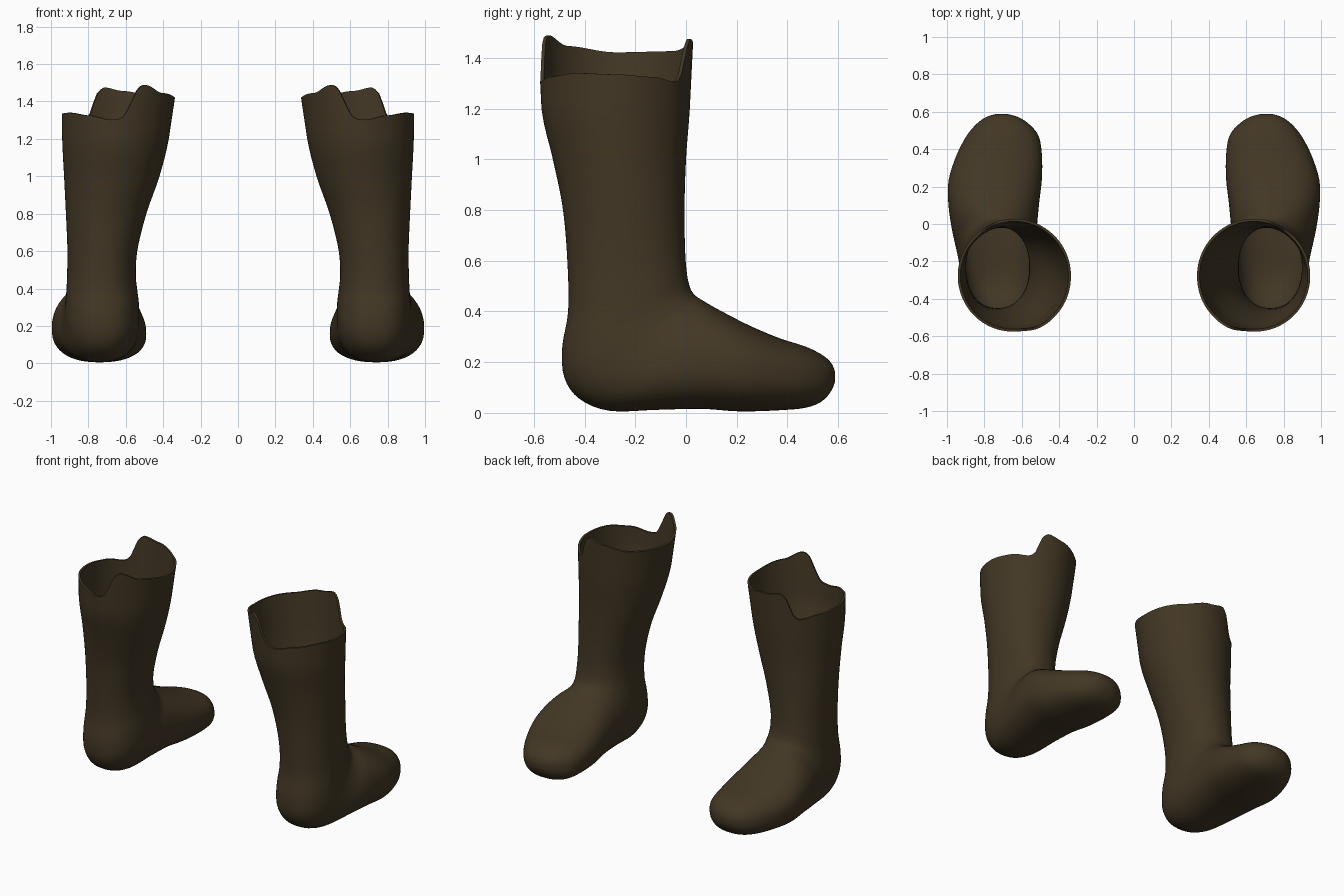
import bpy, bmesh, math
from mathutils import Vector

if "Cube" in bpy.data.objects:
    bpy.data.objects.remove(bpy.data.objects["Cube"])

SEG = 96
leather = bpy.data.materials.new("dark brown leather")
leather.diffuse_color = (0.055, 0.038, 0.018, 1)
leather.use_nodes = True
leather.node_tree.nodes["Principled BSDF"].inputs["Base Color"].default_value = leather.diffuse_color

# Sections: front/top point (y, z), back/bottom point (y, z), centre x, half width
SECTIONS = [
    (0.03, 1.50, -0.585, 1.50, 0.635, 0.31),
    (0.015, 1.20, -0.57, 1.20, 0.655, 0.285),
    (0.00, 1.00, -0.525, 1.00, 0.675, 0.255),
    (-0.006, 0.80, -0.485, 0.80, 0.705, 0.215),
    (-0.003, 0.63, -0.467, 0.58, 0.725, 0.187),
    (0.005, 0.54, -0.465, 0.40, 0.73, 0.184),
    (0.016, 0.495, -0.488, 0.26, 0.728, 0.190),
    (0.026, 0.475, -0.480, 0.14, 0.727, 0.197),
    (0.04, 0.460, -0.42, 0.055, 0.730, 0.202),
    (0.06, 0.447, -0.30, 0.008, 0.737, 0.210),
    (0.10, 0.423, -0.12, 0.012, 0.747, 0.228),
    (0.17, 0.385, 0.06, 0.016, 0.750, 0.243),
    (0.26, 0.340, 0.21, 0.006, 0.742, 0.249),
    (0.37, 0.294, 0.36, 0.010, 0.721, 0.229),
    (0.47, 0.262, 0.47, 0.020, 0.703, 0.193),
    (0.535, 0.230, 0.535, 0.045, 0.702, 0.140),
    (0.572, 0.198, 0.572, 0.085, 0.705, 0.085),
    (0.587, 0.165, 0.587, 0.120, 0.708, 0.035),
]

# Rim height around the opening: angle from the outer side, height
RIM = [(0, 1.335), (30, 1.325), (52, 1.305), (58, 1.315), (64, 1.39), (69, 1.455),
       (74, 1.475), (95, 1.455), (130, 1.425), (180, 1.42), (220, 1.445),
       (243, 1.488), (249, 1.48), (255, 1.41), (262, 1.325), (268, 1.305),
       (276, 1.302), (300, 1.325), (330, 1.34), (360, 1.335)]


def rim_height(deg):
    for (a, za), (b, zb) in zip(RIM, RIM[1:]):
        if a <= deg <= b:
            t = (deg - a) / (b - a)
            return za + (zb - za) * t * t * (3 - 2 * t)


def spline(p0, p1, p2, p3, t):
    return [0.5 * (2 * b + (c - a) * t + (2 * a - 5 * b + 4 * c - d) * t * t
                   + (3 * b - a - 3 * c + d) * t ** 3)
            for a, b, c, d in zip(p0, p1, p2, p3)]


def ring(section, power):
    fy, fz, by, bz, cx, hw = section
    pts = []
    for i in range(SEG):
        a = 2 * math.pi * i / SEG
        c, s = math.cos(a), math.sin(a)
        u = math.copysign(abs(c) ** (2 / power), c)
        v = math.copysign(abs(s) ** (2 / power), s)
        k = (v + 1) / 2
        pts.append(Vector((cx + hw * u, by + (fy - by) * k, bz + (fz - bz) * k)))
    return pts


def boot_rings():
    # Collar between the upper calf and the cut rim
    top, calf = ring(SECTIONS[0], 2.0), ring(SECTIONS[1], 2.0)
    rings = []
    for t in (1, 0.97, 0.85, 0.65, 0.4, 0.2):
        rings.append([calf[i].lerp(top[i], t * (rim_height(360 * i / SEG) - 1.2) / 0.3)
                      for i in range(SEG)])
    # Calf, heel and foot
    n = len(SECTIONS)
    for j in range(1, n - 1):
        p = [SECTIONS[min(max(k, 0), n - 1)] for k in (j - 1, j, j + 1, j + 2)]
        for step in range(4):
            t = step / 4
            power = 2.0 + 0.35 * min(1, max(0, (j + t - 2) / 5))
            rings.append(ring(spline(*p, t), power))
    rings.append(ring(SECTIONS[-1], 2.35))
    return rings


def make_boot(name, side):
    bm = bmesh.new()
    loops = [[bm.verts.new((side * p.x, p.y, max(p.z, 0.002))) for p in r]
             for r in boot_rings()]
    for a, b in zip(loops, loops[1:]):
        for i in range(SEG):
            k = (i + 1) % SEG
            face = (a[i], b[i], b[k], a[k])
            bm.faces.new(face if side > 0 else face[::-1])
    # Toe cap
    bm.faces.new(loops[-1] if side > 0 else loops[-1][::-1])
    bmesh.ops.recalc_face_normals(bm, faces=bm.faces[:])
    mesh = bpy.data.meshes.new(name)
    bm.to_mesh(mesh)
    bm.free()
    mesh.materials.append(leather)
    boot = bpy.data.objects.new(name, mesh)
    bpy.context.collection.objects.link(boot)
    # Leather wall thickness
    wall = boot.modifiers.new("wall", "SOLIDIFY")
    wall.thickness = 0.014
    wall.offset = -1
    bpy.ops.object.select_all(action='DESELECT')
    boot.select_set(True)
    bpy.context.view_layer.objects.active = boot
    bpy.ops.object.modifier_apply(modifier="wall")
    bpy.ops.object.shade_smooth_by_angle(angle=math.radians(50))


make_boot("right_boot", 1)
make_boot("left_boot", -1)
